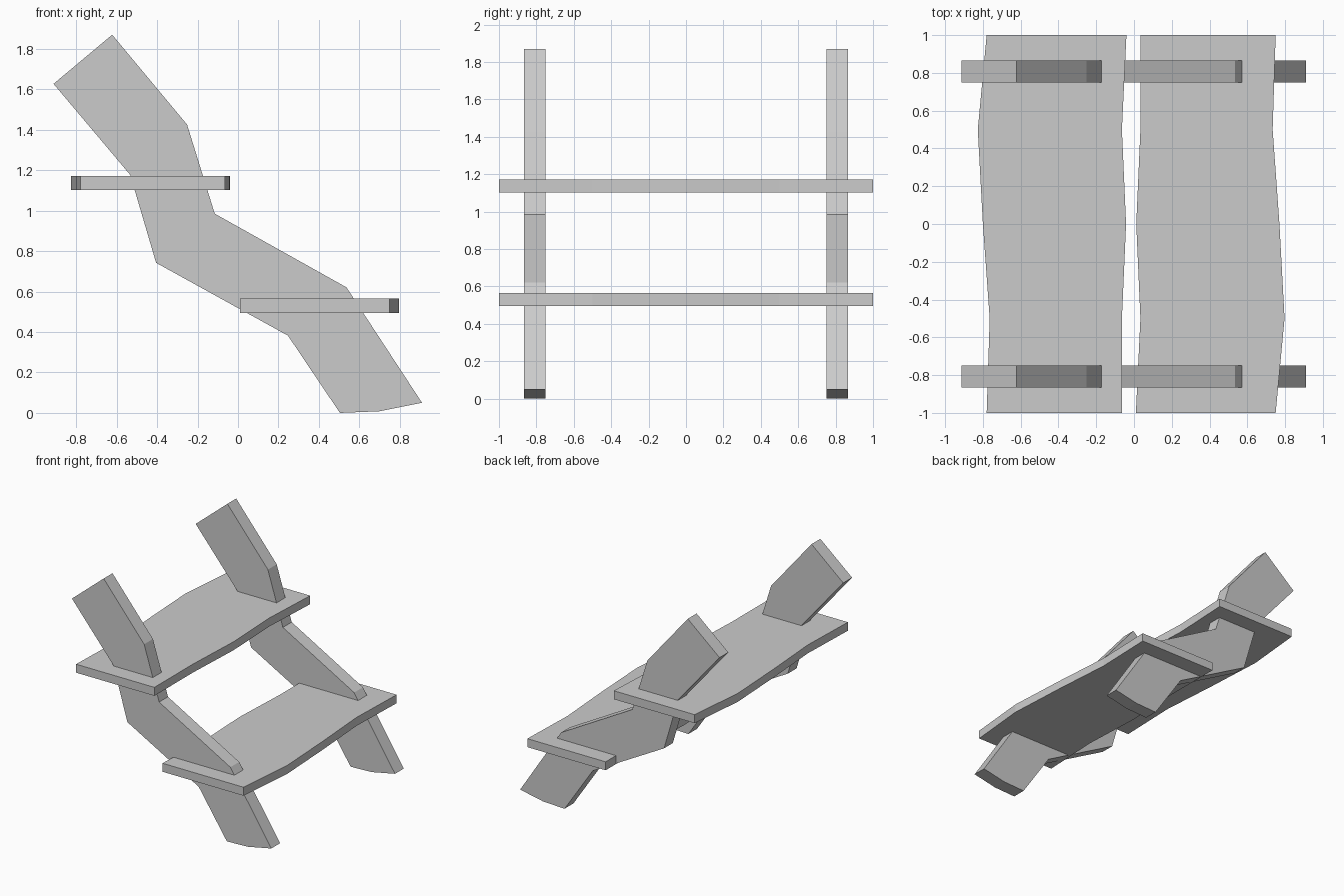
import bpy, bmesh
from mathutils import Vector

if "Cube" in bpy.data.objects:
    bpy.data.objects.remove(bpy.data.objects["Cube"])


def extruded(name, points, direction):
    """Closed flat-shaded slab: outline polygon pushed along a direction."""
    bm = bmesh.new()
    face = bm.faces.new([bm.verts.new(p) for p in points])
    ext = bmesh.ops.extrude_face_region(bm, geom=[face], use_keep_orig=True)
    verts = [g for g in ext["geom"] if isinstance(g, bmesh.types.BMVert)]
    bmesh.ops.translate(bm, verts=verts, vec=Vector(direction))
    bmesh.ops.recalc_face_normals(bm, faces=bm.faces)
    mesh = bpy.data.meshes.new(name)
    bm.to_mesh(mesh)
    bm.free()
    obj = bpy.data.objects.new(name, mesh)
    bpy.context.collection.objects.link(obj)
    return obj


# Bent side rails (x, z profile), one per side
rail = [(-0.622, 1.87), (-0.252, 1.426), (-0.115, 0.985), (0.536, 0.621),
        (0.91, 0.05), (0.70, 0.008), (0.504, 0.0), (0.247, 0.382),
        (-0.405, 0.742), (-0.533, 1.177), (-0.912, 1.627)]
for name, y in (("side_rail_front", -0.865), ("side_rail_back", 0.75)):
    extruded(name, [(x, y, z) for x, z in rail], (0, 0.115, 0))

# Wavy step planks; the upper one is the lower one turned half round
ys = (-1, -0.5, 0, 0.5, 1)
inner = (0.01, 0.034, 0.012, 0.034, 0.034)
outer = (0.75, 0.797, 0.77, 0.734, 0.75)
plank = list(zip(inner, ys)) + list(zip(outer, ys))[::-1]
extruded("lower_step", [(x, y, 0.495) for x, y in plank], (0, 0, 0.07))
extruded("upper_step", [(-x - 0.03, -y, 1.102) for x, y in plank], (0, 0, 0.07))
